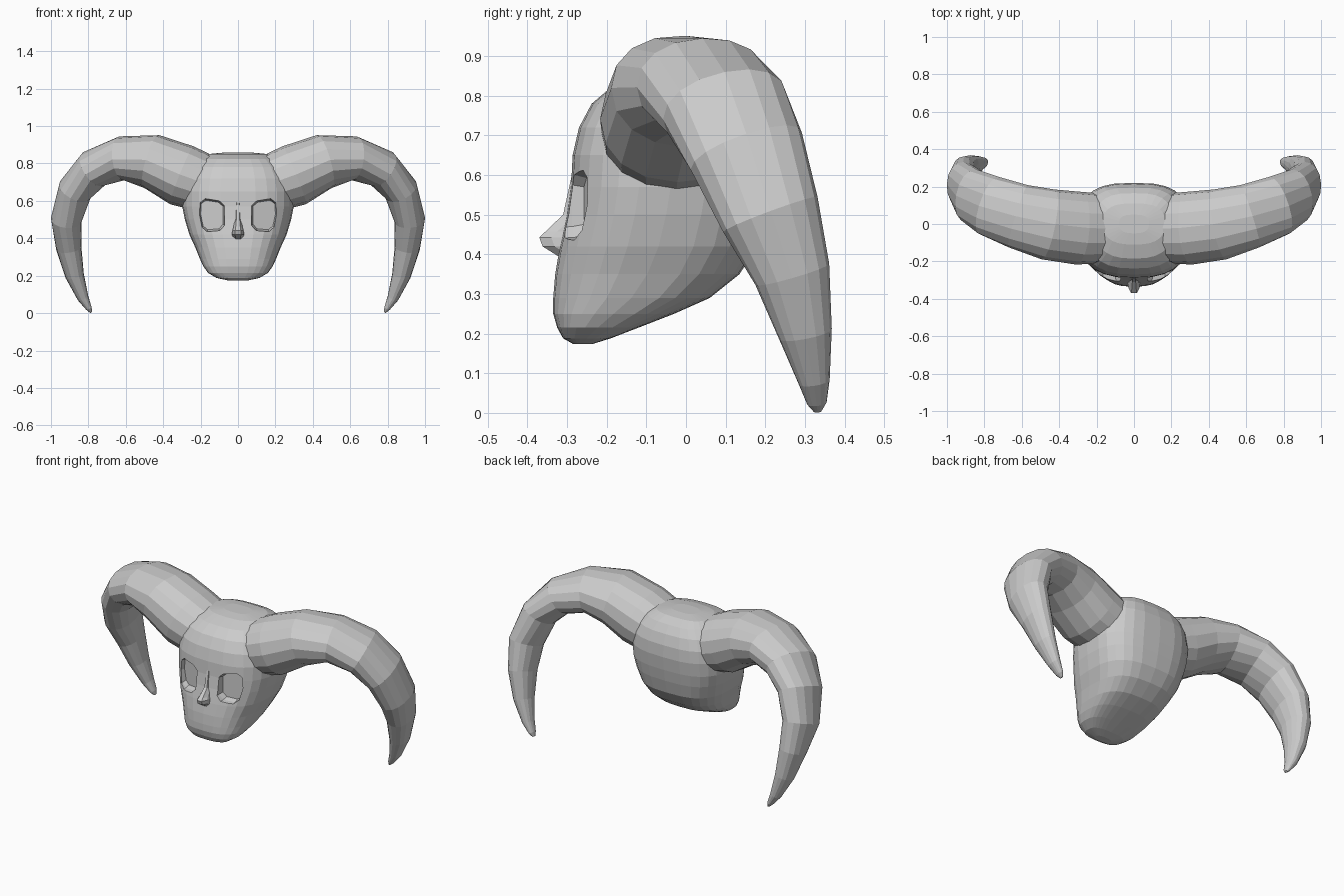
import bpy, bmesh, math
from mathutils import Vector

cube = bpy.data.objects.get("Cube")
if cube:
    bpy.data.objects.remove(cube, do_unlink=True)

GREY = (0.6, 0.6, 0.6, 1)
bone = bpy.data.materials.new("bone grey")
bone.use_nodes = True
bone.diffuse_color = GREY
bone.node_tree.nodes["Principled BSDF"].inputs["Base Color"].default_value = GREY


def loft(name, rings):
    """Skin a list of equal-length closed rings and cap both ends."""
    bm = bmesh.new()
    loops = [[bm.verts.new(p) for p in ring] for ring in rings]
    n = len(loops[0])
    for a, b in zip(loops, loops[1:]):
        for i in range(n):
            j = (i + 1) % n
            bm.faces.new((a[i], a[j], b[j], b[i]))
    bm.faces.new(loops[0])
    bm.faces.new(loops[-1])
    bmesh.ops.recalc_face_normals(bm, faces=bm.faces)
    mesh = bpy.data.meshes.new(name)
    bm.to_mesh(mesh)
    bm.free()
    mesh.materials.append(bone)
    obj = bpy.data.objects.new(name, mesh)
    bpy.context.collection.objects.link(obj)
    return obj


def oval(angle, exponent):
    """Point on a unit superellipse: higher exponents are boxier."""
    c, s = math.cos(angle), math.sin(angle)
    e = 2 / exponent
    return math.copysign(abs(c) ** e, c), math.copysign(abs(s) ** e, s)


# Head: rounded-box slices as (z, half width, front y, back y)
SLICES = [(.174, .05, -.285, -.235), (.188, .115, -.31, -.19), (.215, .16, -.325, -.12),
          (.25, .185, -.335, -.03), (.29, .204, -.335, .06), (.35, .228, -.33, .135),
          (.42, .26, -.318, .18), (.5, .284, -.3, .2), (.57, .298, -.29, .212),
          (.65, .298, -.286, .22), (.72, .285, -.27, .215), (.78, .255, -.238, .195),
          (.825, .21, -.185, .165), (.85, .165, -.11, .11), (.858, .08, -.05, .05)]


def head_ring(z, w, front, back, sides=28):
    mid, depth = (front + back) / 2, (back - front) / 2
    ring = []
    for i in range(sides):
        a = math.tau * i / sides
        c, s = oval(a, 2.6 if math.cos(a) > 0 else 2.9)
        ring.append((w * s, mid - depth * c, z))
    return ring


head = loft("head", [head_ring(*s) for s in SLICES])

# Eye sockets: shallow recesses sunk into the face
SOCKET = [(.073, .47), (.098, .443), (.165, .437), (.192, .46), (.207, .53),
          (.203, .592), (.175, .612), (.1, .6), (.073, .575)]
for side in (1, -1):
    rings = []
    for scale, shift in ((1.1, -.12), (1, 0), (.9, .028)):
        ring = []
        for x, z in SOCKET:
            x, z = .138 + (x - .138) * scale, .525 + (z - .525) * scale
            ring.append((side * x, -.288 + .27 * (x - .07) + shift, z))
        rings.append(ring)
    cutter = loft("socket_cutter", rings)
    cutter.hide_render = True
    cut = head.modifiers.new("socket", 'BOOLEAN')
    cut.operation = 'DIFFERENCE'
    cut.solver = 'EXACT'
    cut.object = cutter
    bpy.context.view_layer.objects.active = head
    bpy.ops.object.modifier_apply(modifier=cut.name)
    bpy.data.objects.remove(cutter, do_unlink=True)

# Nose: narrow bridge swelling to a pointed tip, as (z, half width, tip y)
NOSE = [(.395, .024, -.322), (.42, .032, -.362), (.443, .03, -.37),
        (.457, .025, -.355), (.5, .018, -.31), (.6, .012, -.288)]
loft("nose", [[(-w, -.25, z), (-w, y + .03, z), (-w * .5, y, z),
               (w * .5, y, z), (w, y + .03, z), (w, -.25, z)] for z, w, y in NOSE])

# Horns: curved taper with oval section, as (x, y, z, thickness, breadth)
HORN = [(.14, -.025, .68, .15, .185), (.3, -.022, .737, .167, .195), (.46, -.002, .81, .147, .19),
        (.62, .042, .828, .118, .174), (.77, .097, .772, .106, .165), (.87, .152, .66, .093, .15),
        (.918, .213, .5, .083, .127), (.905, .268, .35, .068, .097), (.873, .301, .2, .05, .068),
        (.828, .323, .08, .03, .04), (.797, .33, .025, .016, .025), (.785, .332, .004, .006, .01)]


def horn_rings(side, sides=16):
    points = [Vector(h[:3]) for h in HORN]
    rings = []
    for i, (x, y, z, thick, broad) in enumerate(HORN):
        along = (points[min(i + 1, len(points) - 1)] - points[max(i - 1, 0)]).normalized()
        across = (Vector((0, 1, 0)) - along * along.y).normalized()
        out = along.cross(across)
        ring = []
        for k in range(sides):
            c, s = oval(math.tau * k / sides, 2.15)
            p = points[i] + out * thick * c + across * broad * s
            ring.append((side * p.x, p.y, p.z))
        rings.append(ring)
    return rings


for side, label in ((1, "left"), (-1, "right")):
    loft(label + "_horn", horn_rings(side))
